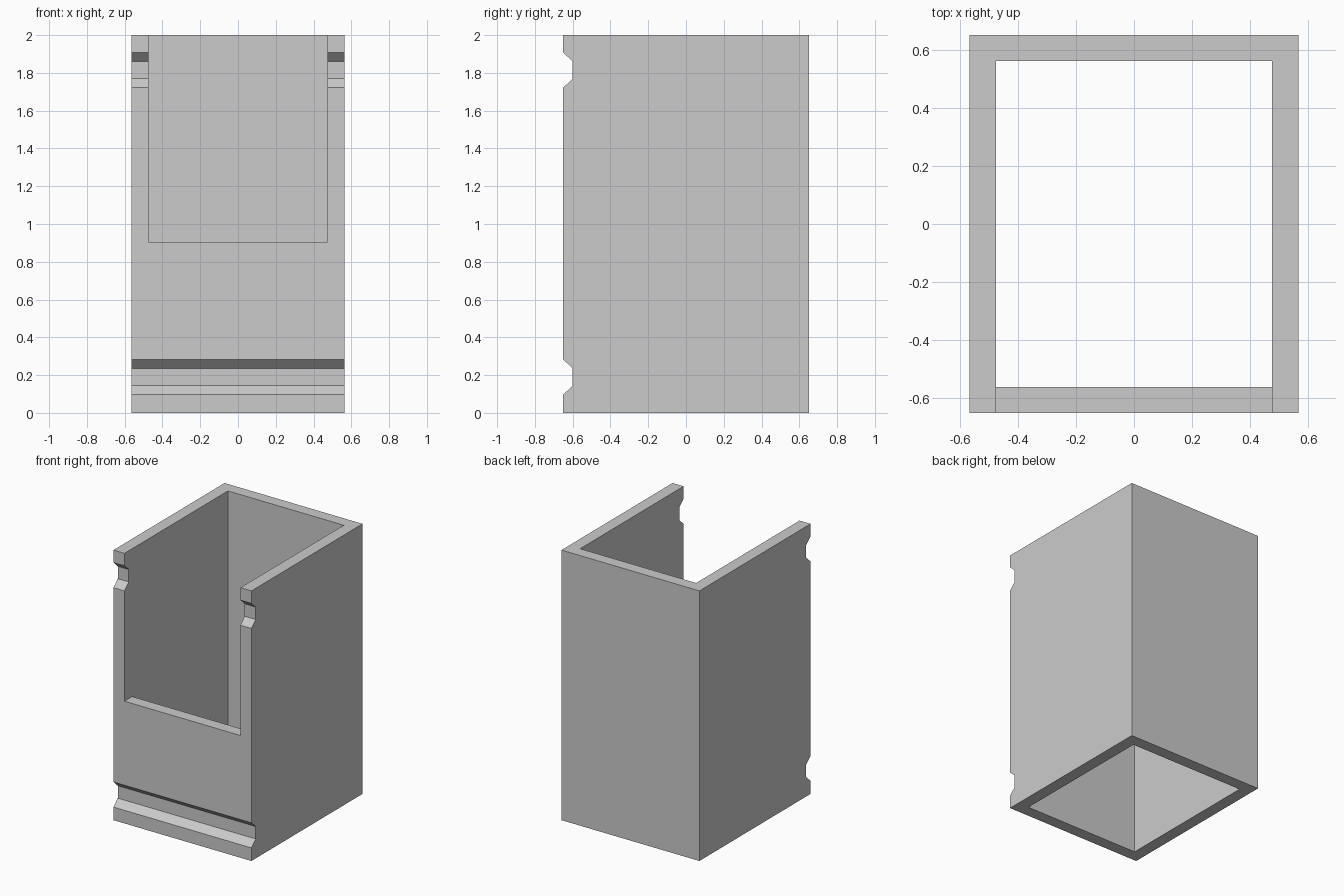
import bpy
import bmesh

cube = bpy.data.objects.get("Cube")
if cube:
    bpy.data.objects.remove(cube, do_unlink=True)

HALF_X, HALF_Y, HEIGHT = 0.565, 0.65, 2.0
WALL, GROOVE, SILL = 0.09, 0.05, 0.905

grey = bpy.data.materials.new("light_grey")
grey.use_nodes = True
colour = (0.6, 0.6, 0.6, 1)
grey.diffuse_color = colour
grey.node_tree.nodes["Principled BSDF"].inputs["Base Color"].default_value = colour


def extrude_x(name, profile, half):
    """Solid from a (y, z) outline, extruded from -half to +half in x."""
    bm = bmesh.new()
    face = bm.faces.new([bm.verts.new((-half, y, z)) for y, z in profile])
    result = bmesh.ops.extrude_face_region(bm, geom=[face])
    verts = [g for g in result["geom"] if isinstance(g, bmesh.types.BMVert)]
    bmesh.ops.translate(bm, verts=verts, vec=(2 * half, 0, 0))
    bmesh.ops.recalc_face_normals(bm, faces=bm.faces)
    mesh = bpy.data.meshes.new(name)
    bm.to_mesh(mesh)
    bm.free()
    mesh.materials.append(grey)
    obj = bpy.data.objects.new(name, mesh)
    bpy.context.scene.collection.objects.link(obj)
    return obj


# Outer block with two chamfered grooves across the front
outline = [(HALF_Y, HEIGHT), (HALF_Y, 0), (-HALF_Y, 0)]
for z in (0.19, 1.815):
    outline += [(-HALF_Y, z - 0.093), (-HALF_Y + GROOVE, z - 0.046),
                (-HALF_Y + GROOVE, z + 0.046), (-HALF_Y, z + 0.093)]
outline.append((-HALF_Y, HEIGHT))
sleeve = extrude_x("open_sleeve", outline, HALF_X)

# Cutter: through-opening plus the tall front window
inner = HALF_Y - WALL
cutter = extrude_x("opening_cutter", [
    (-inner, -0.2), (inner, -0.2), (inner, HEIGHT + 0.2),
    (-HALF_Y - 0.2, HEIGHT + 0.2), (-HALF_Y - 0.2, SILL), (-inner, SILL),
], HALF_X - WALL)

cut = sleeve.modifiers.new("opening", "BOOLEAN")
cut.operation = "DIFFERENCE"
cut.solver = "EXACT"
cut.object = cutter

# Bake the cut and discard the cutter
bpy.context.view_layer.objects.active = sleeve
sleeve.select_set(True)
bpy.ops.object.modifier_apply(modifier=cut.name)
bpy.data.objects.remove(cutter, do_unlink=True)
